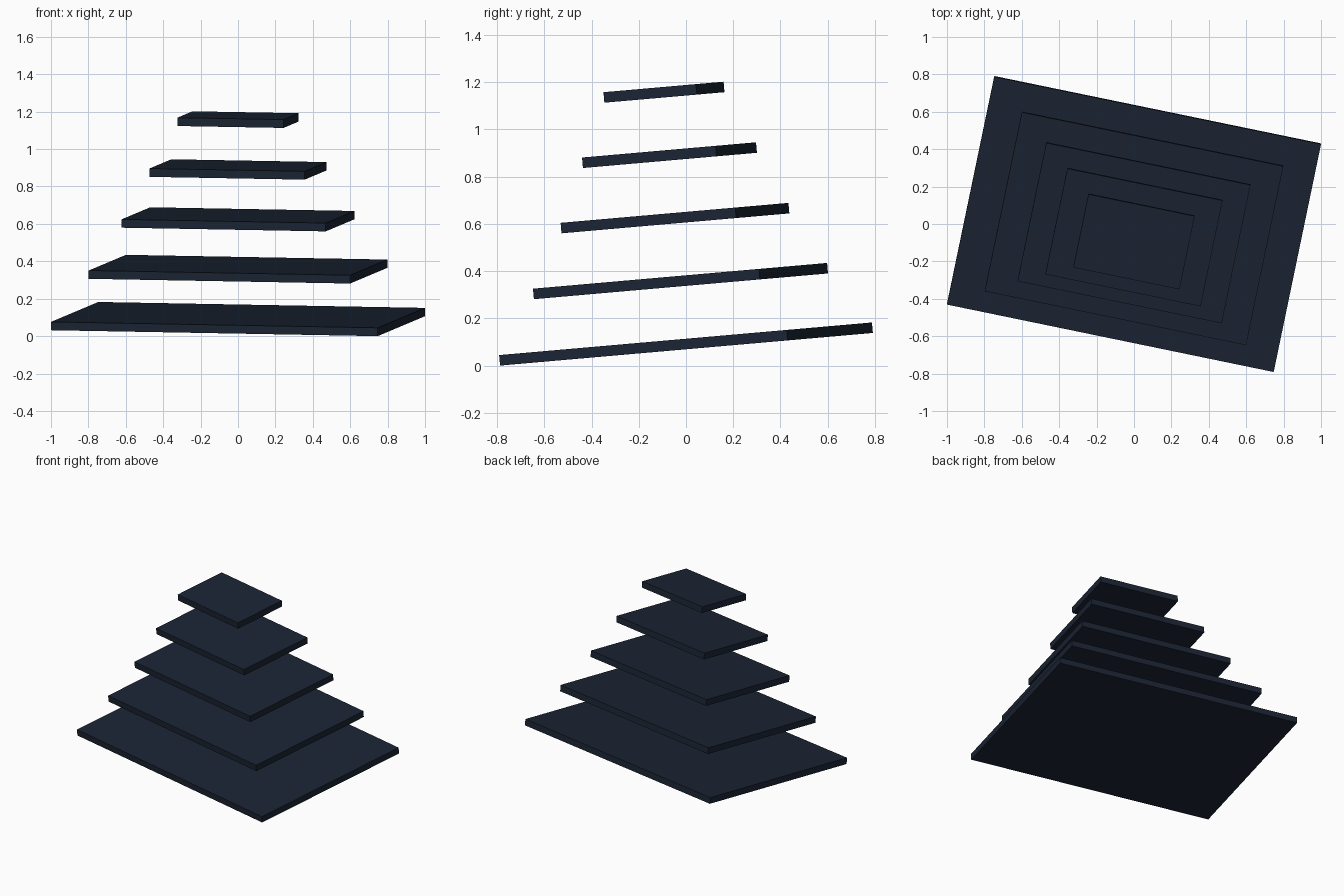
import bpy
from math import radians
from mathutils import Matrix, Vector

if "Cube" in bpy.data.objects:
    bpy.data.objects.remove(bpy.data.objects["Cube"])

U = 0.1784          # model unit: the largest slab is 10 x 7 units
THICK = 0.25        # slab thickness in units
STEP = 1.5          # spacing between slabs along the stack axis

mat = bpy.data.materials.new("dark_navy")
mat.diffuse_color = (0.011, 0.018, 0.034, 1)
mat.use_nodes = True
mat.node_tree.nodes["Principled BSDF"].inputs["Base Color"].default_value = mat.diffuse_color

# whole stack is turned about its axis, then tipped about x
tilt = Matrix.Rotation(radians(5), 4, 'X') @ Matrix.Rotation(radians(-11.7), 4, 'Z')

slabs = []


def add_slab(name, width, depth, level):
    bpy.ops.mesh.primitive_cube_add(size=1)
    ob = bpy.context.object
    ob.name = name
    size = Matrix.Diagonal((width * U, depth * U, THICK * U, 1))
    place = Matrix.Translation((0, 0, level * STEP * U))
    ob.data.transform(tilt @ place @ size)
    ob.data.materials.append(mat)
    slabs.append(ob)


# floating slabs, shrinking upwards
sizes = [(10, 7), (8, 5.5), (6.25, 4.25), (4.75, 3.25), (3.25, 2.25)]
for i, (w, d) in enumerate(sizes):
    add_slab(f"slab_{i + 1}", w, d, i)

# rest the lowest corner on the floor
low = min(v.co.z for ob in slabs for v in ob.data.vertices)
for ob in slabs:
    ob.data.transform(Matrix.Translation(Vector((0, 0, -low))))
